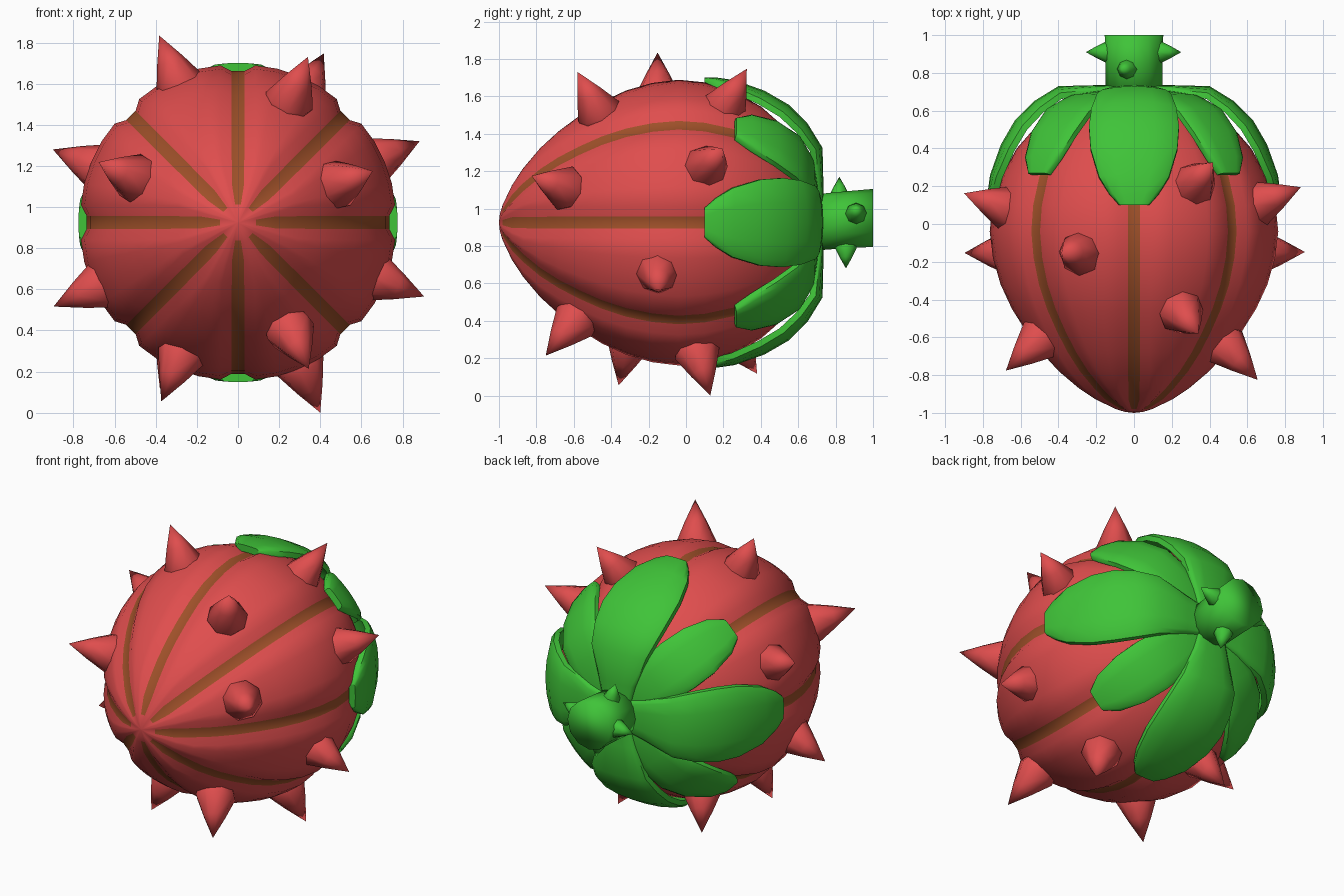
import bpy, bmesh, math
from mathutils import Vector

if "Cube" in bpy.data.objects:
    bpy.data.objects.remove(bpy.data.objects["Cube"])

CZ = 0.925  # height of the fruit's axis, which runs along y


def material(name, rgb):
    m = bpy.data.materials.new(name)
    m.diffuse_color = (*rgb, 1)
    m.use_nodes = True
    m.node_tree.nodes["Principled BSDF"].inputs["Base Color"].default_value = m.diffuse_color
    return m


RED = material("red skin", (0.74, 0.075, 0.075))
BROWN = material("brown groove", (0.34, 0.08, 0.022))
GREEN = material("leaf green", (0.05, 0.55, 0.04))


def loft(name, rings, mats, angle=180, rule=None):
    """Skin a list of closed rings, cap both ends, and shade smooth."""
    bm = bmesh.new()
    rows = [[bm.verts.new(p) for p in ring] for ring in rings]
    n = len(rows[0])
    for i in range(len(rows) - 1):
        for j in range(n):
            k = (j + 1) % n
            f = bm.faces.new((rows[i][j], rows[i][k], rows[i + 1][k], rows[i + 1][j]))
            if rule and rule(i, j):
                f.material_index = 1
    bm.faces.new(rows[0])
    bm.faces.new(rows[-1])
    bmesh.ops.remove_doubles(bm, verts=bm.verts, dist=0.0005)
    bmesh.ops.recalc_face_normals(bm, faces=bm.faces)
    me = bpy.data.meshes.new(name)
    bm.to_mesh(me)
    bm.free()
    ob = bpy.data.objects.new(name, me)
    bpy.context.collection.objects.link(ob)
    for m in mats:
        me.materials.append(m)
    bpy.ops.object.select_all(action='DESELECT')
    ob.select_set(True)
    bpy.context.view_layer.objects.active = ob
    bpy.ops.object.shade_smooth_by_angle(angle=math.radians(angle))
    return ob


# Fruit body: profile (y, radius) swept around y with eight sunken brown grooves
profile = [(-1, 0.001), (-0.995, 0.05), (-0.98, 0.1), (-0.93, 0.21), (-0.87, 0.305),
           (-0.78, 0.41), (-0.68, 0.5), (-0.57, 0.58), (-0.45, 0.655), (-0.32, 0.715),
           (-0.18, 0.755), (-0.04, 0.772), (0.1, 0.758), (0.25, 0.712), (0.4, 0.63),
           (0.55, 0.5), (0.65, 0.33), (0.69, 0.15), (0.7, 0.001)]
rings = []
for y, r in profile:
    a = min(math.degrees(0.034 / r), 9)
    s = min(math.degrees(0.085 / r), 15)
    m = (s + 22.5) / 2
    depth = 0.035 * min(1, r / 0.3)
    ring = []
    for k in range(8):
        for off, d in ((-a, 1), (a, 1), (s, 0.1), (m, 0), (22.5, 0), (45 - m, 0), (45 - s, 0.1)):
            t = math.radians(45 * k + off)
            q = r - depth * d
            ring.append((q * math.cos(t), y, CZ + q * math.sin(t)))
    rings.append(ring)
loft("fruit_body", rings, [RED, BROWN], rule=lambda i, j: j % 7 == 0 and i >= 2)


# Leaves: rows of (y, radius, half width) running from the stem to the leaf tip
def leaf(name, rows, degrees, thick):
    t = math.radians(degrees)
    radial = Vector((math.cos(t), 0, math.sin(t)))
    side = Vector((-math.sin(t), 0, math.cos(t)))
    steps = [-1, -0.85, -0.45, 0, 0.45, 0.85, 1]
    rings = []
    for i, (y, r, w) in enumerate(rows):
        y0, r0, _ = rows[max(i - 1, 0)]
        y1, r1, _ = rows[min(i + 1, len(rows) - 1)]
        ny, nr = Vector((r1 - r0, y0 - y1)).normalized()
        normal = radial * nr + Vector((0, ny, 0))
        base = Vector((0, y, CZ)) + radial * r

        def at(u, depth):
            return base + side * (u * w) - normal * (0.65 * (u * w) ** 2 + depth)
        outer = [at(u, 0.012 if abs(u) == 1 else 0) for u in steps]
        inner = [at(u, thick) for u in reversed(steps)]
        rings.append(outer + inner)
    loft(name, rings, [GREEN], 50)


LONG = [(0.735, 0.0, 0.08), (0.735, 0.2, 0.13), (0.73, 0.4, 0.195), (0.65, 0.53, 0.225),
        (0.55, 0.63, 0.238), (0.42, 0.705, 0.23), (0.26, 0.762, 0.185), (0.16, 0.776, 0.13),
        (0.1, 0.776, 0.08)]
SHORT = [(0.71, 0.03, 0.06), (0.71, 0.18, 0.11), (0.69, 0.36, 0.15), (0.62, 0.52, 0.165),
         (0.5, 0.635, 0.16), (0.36, 0.712, 0.125), (0.27, 0.735, 0.07)]
for k in range(4):
    leaf(f"long_leaf_{k + 1}", LONG, 90 * k, 0.045)
    leaf(f"short_leaf_{k + 1}", SHORT, 90 * k + 45, 0.04)

# Stem: short, slightly rising post
loft("stem", [[(r * math.cos(math.tau * j / 12), y, z + r * math.sin(math.tau * j / 12))
               for j in range(12)]
              for y, z, r in ((0.68, 0.925, 0.15), (0.85, 0.94, 0.152), (1.0, 0.95, 0.155))],
     [GREEN])


# Thorns: eight-sided cones given by their tips, pointing away from a root on the axis
def thorn(name, tip, root, depth, radius, mat):
    tip = Vector(tip)
    d = (tip - Vector(root)).normalized()
    u = d.orthogonal().normalized()
    v = d.cross(u)
    rings = []
    for back, r in ((depth, radius * 0.9), (depth * 0.85, radius), (depth * 0.45, radius * 0.56), (0, 0.0001)):
        rings.append([tip - d * back + (u * math.cos(math.tau * j / 8) + v * math.sin(math.tau * j / 8)) * r
                      for j in range(8)])
    loft(name, rings, [mat], 60)


TIPS = [(-0.383, -0.152, 1.834), (0.34, -0.58, 1.73), (0.417, 0.325, 1.747),
        (-0.9, 0.163, 1.28), (0.883, 0.195, 1.32), (-0.678, -0.776, 1.218),
        (0.655, -0.825, 1.175), (-0.897, -0.153, 0.516), (0.905, -0.148, 0.565),
        (-0.373, -0.36, 0.055), (0.4, 0.13, 0.0), (0.344, -0.75, 0.214), (-0.38, 0.38, 0.117)]
for i, tip in enumerate(TIPS):
    thorn(f"fruit_thorn_{i + 1}", tip, (0, -0.15, CZ), 0.3, 0.122, RED)

STEM_TIPS = [(-0.255, 0.91, 0.93), (0.25, 0.91, 1.0), (-0.065, 0.82, 1.17), (0.05, 0.855, 0.68)]
for i, tip in enumerate(STEM_TIPS):
    thorn(f"stem_thorn_{i + 1}", tip, (0, tip[1], 0.94), 0.13, 0.058, GREEN)
